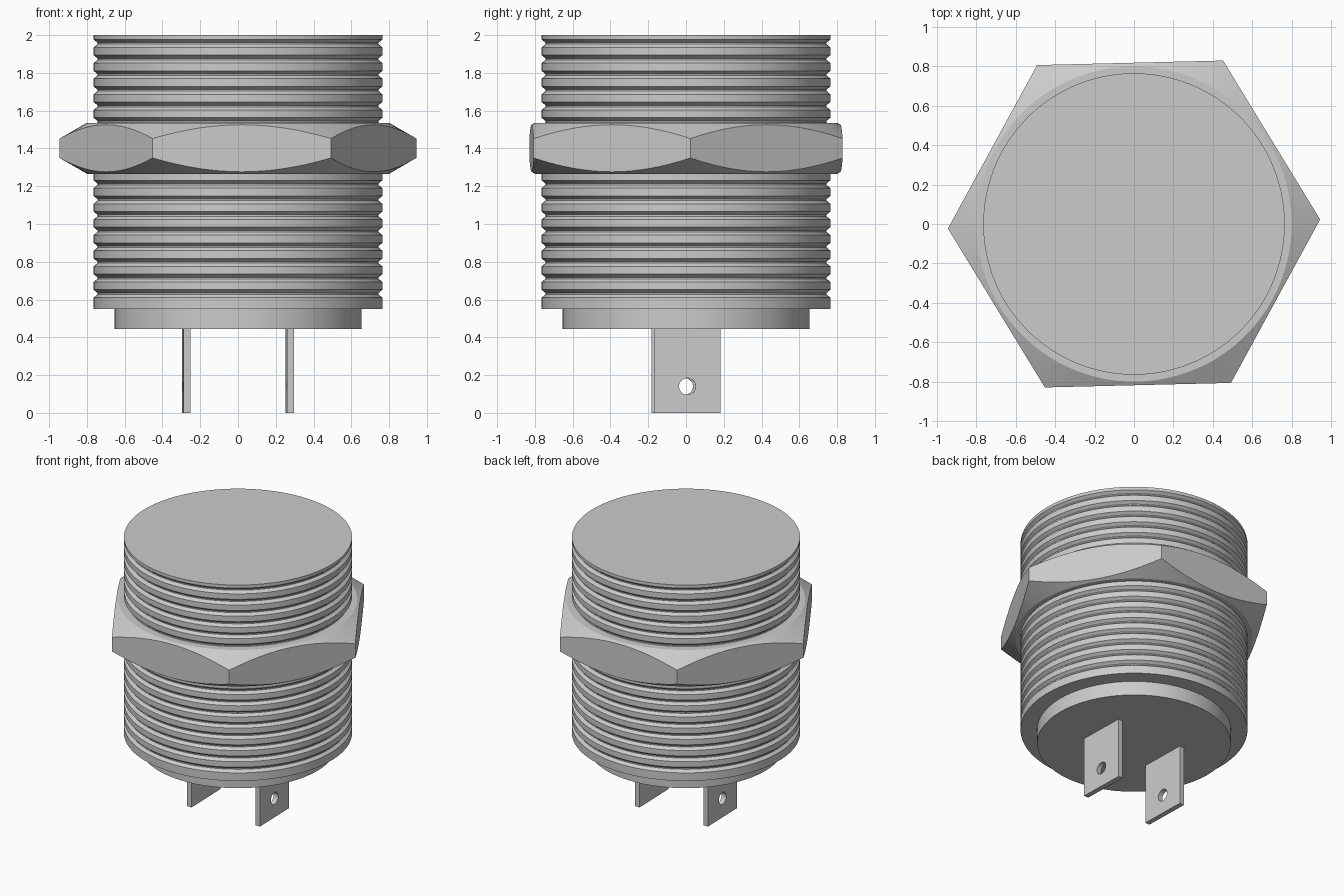
import bpy
import bmesh
from math import cos, sin, pi, radians
from mathutils import Matrix

if "Cube" in bpy.data.objects:
    bpy.data.objects.remove(bpy.data.objects["Cube"])

SEGMENTS = 96
TURN = radians(1.4)      # slight twist of the nut and the blades

metal = bpy.data.materials.new("grey_metal")
metal.use_nodes = True
GREY = (0.6, 0.6, 0.6, 1)
metal.diffuse_color = GREY
metal.node_tree.nodes["Principled BSDF"].inputs["Base Color"].default_value = GREY


def finish(name, bm, smooth=True):
    """Turn a bmesh into a named, shaded object."""
    bmesh.ops.recalc_face_normals(bm, faces=bm.faces)
    mesh = bpy.data.meshes.new(name)
    bm.to_mesh(mesh)
    bm.free()
    mesh.materials.append(metal)
    obj = bpy.data.objects.new(name, mesh)
    bpy.context.collection.objects.link(obj)
    if smooth:
        bpy.ops.object.select_all(action="DESELECT")
        obj.select_set(True)
        bpy.context.view_layer.objects.active = obj
        bpy.ops.object.shade_smooth_by_angle(angle=radians(25))
    return obj


def loft(name, profile_at, closed=False):
    """Revolve a profile that may change with the angle."""
    bm = bmesh.new()
    columns = []
    for i in range(SEGMENTS):
        a = 2 * pi * i / SEGMENTS
        columns.append([bm.verts.new((r * cos(a + TURN), r * sin(a + TURN), z))
                        for r, z in profile_at(a)])
    count = len(columns[0])
    for i, col in enumerate(columns):
        nxt = columns[(i + 1) % SEGMENTS]
        for j in range(count if closed else count - 1):
            k = (j + 1) % count
            bm.faces.new((col[j], nxt[j], nxt[k], col[k]))
    if not closed:
        bm.faces.new([c[0] for c in columns])
        bm.faces.new([c[-1] for c in columns])
    return finish(name, bm)


# Threaded barrel with evenly spaced grooves, stepping in to a plug at the foot
R, PLUG_R = 0.765, 0.653
barrel = [(PLUG_R, 0.445), (PLUG_R, 0.55), (R, 0.55)]
for n in range(17):
    z = 0.631 + n * 0.0828
    barrel += [(R, z - 0.021), (R - 0.021, z - 0.004),
               (R - 0.021, z + 0.004), (R, z + 0.021)]
barrel.append((R, 2.0))
loft("threaded_barrel", lambda a: barrel)

# Hexagonal nut with conical chamfers
LOW, HIGH, FACE_R, BORE = 1.266, 1.536, 0.80, 0.742


def nut_profile(a):
    r = 0.818 / cos(a % (pi / 3) - pi / 6)
    drop = (r - FACE_R) * 0.577
    return [(BORE, LOW), (FACE_R, LOW), (r, LOW + drop),
            (r, HIGH - drop), (FACE_R, HIGH), (BORE, HIGH)]


loft("hex_nut", nut_profile, closed=True)


# Two terminal blades, each with a round hole
def blade(name, x):
    turn = Matrix.Rotation(TURN, 4, "Z")
    bm = bmesh.new()
    bmesh.ops.create_cube(bm, size=1, matrix=Matrix.Translation((x, 0, 0.225))
                          @ Matrix.Diagonal((0.037, 0.352, 0.45, 1)))
    bm.transform(turn)
    plate = finish(name, bm, smooth=False)

    bm = bmesh.new()
    bmesh.ops.create_cone(bm, cap_ends=True, segments=32, radius1=0.044,
                          radius2=0.044, depth=0.2,
                          matrix=Matrix.Translation((x, 0, 0.14))
                          @ Matrix.Rotation(pi / 2, 4, "Y"))
    bm.transform(turn)
    cutter = finish(name + "_hole_cutter", bm, smooth=False)
    cutter.hide_render = True

    cut = plate.modifiers.new("hole", "BOOLEAN")
    cut.operation = "DIFFERENCE"
    cut.solver = "EXACT"
    cut.object = cutter
    bpy.ops.object.select_all(action="DESELECT")
    plate.select_set(True)
    bpy.context.view_layer.objects.active = plate
    bpy.ops.object.modifier_apply(modifier=cut.name)
    bpy.data.objects.remove(cutter)
    bpy.ops.object.shade_smooth_by_angle(angle=radians(25))


for side, x in (("left", 0.275), ("right", -0.275)):
    blade(side + "_terminal_blade", x)
